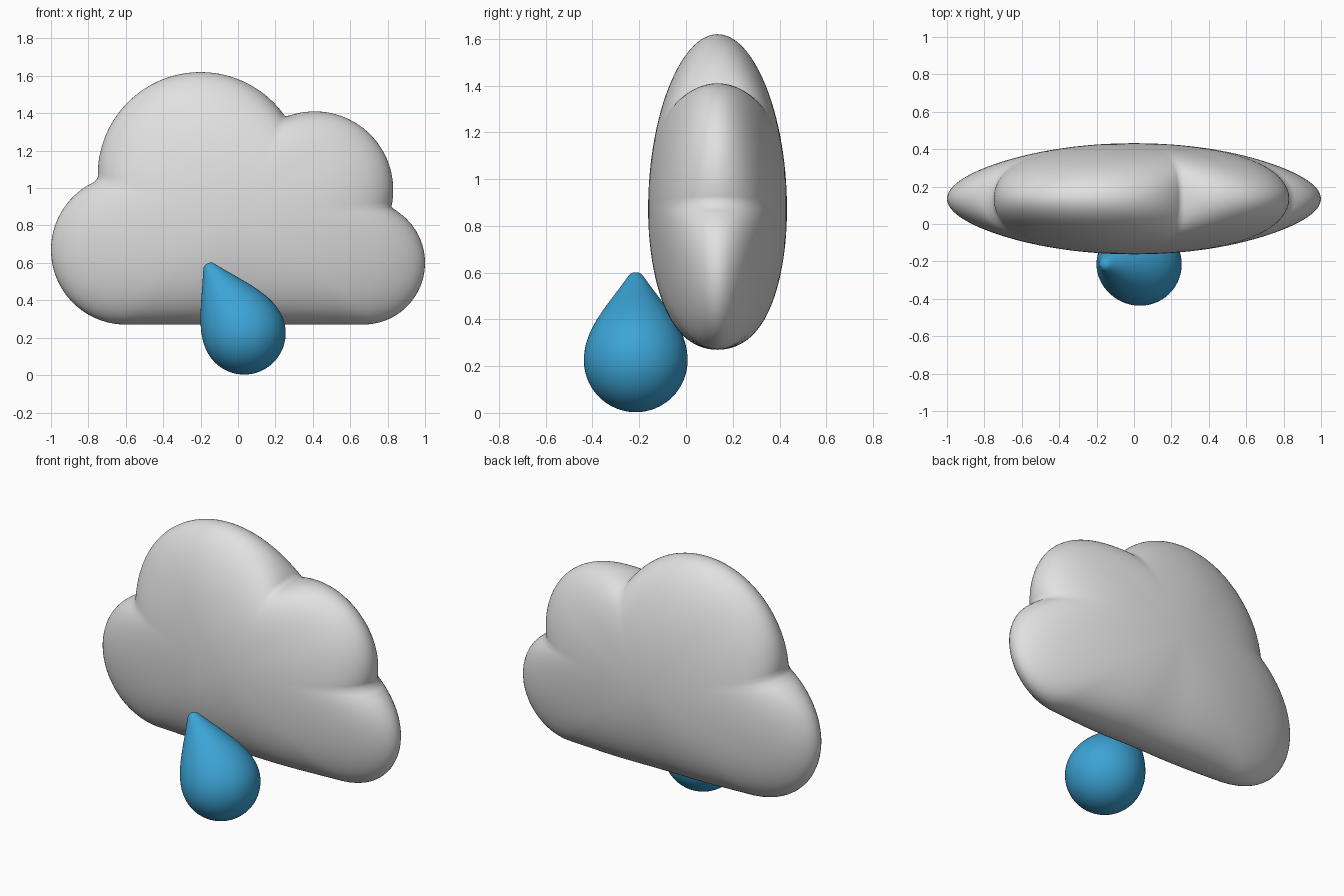
import bpy, bmesh
from math import sin, cos, pi, atan2, sqrt, radians
from mathutils import Vector, Matrix

if "Cube" in bpy.data.objects:
    bpy.data.objects.remove(bpy.data.objects["Cube"])


def material(name, rgb):
    m = bpy.data.materials.new(name)
    m.diffuse_color = (*rgb, 1)
    m.use_nodes = True
    m.node_tree.nodes["Principled BSDF"].inputs["Base Color"].default_value = m.diffuse_color
    return m


def finish(bm, name, mat):
    bmesh.ops.recalc_face_normals(bm, faces=bm.faces)
    me = bpy.data.meshes.new(name)
    bm.to_mesh(me)
    bm.free()
    me.materials.append(mat)
    for p in me.polygons:
        p.use_smooth = True
    ob = bpy.data.objects.new(name, me)
    bpy.context.collection.objects.link(ob)
    return ob


# Cloud silhouette: four round puffs (x, z, radius) over a flat base
PUFFS = [(-0.2, 1.07, 0.55), (0.41, 0.99, 0.42), (0.67, 0.6, 0.33), (-0.6, 0.67, 0.4)]
CX, CZ, BASE = 0.0, 0.87, 0.27
HALF_DEPTH, CY = 0.297, 0.135


def outline(a):
    """Distance from the cloud centre to the silhouette in direction a."""
    dx, dz = cos(a), sin(a)
    best = 0
    for px, pz, r in PUFFS:
        ox, oz = px - CX, pz - CZ
        b = ox * dx + oz * dz
        disc = b * b - (ox * ox + oz * oz - r * r)
        if disc > 0:
            best = max(best, b + sqrt(disc))
    if dz < 0:
        t = (BASE - CZ) / dz
        if -0.6 < CX + t * dx < 0.67:
            best = max(best, t)
    return best


def soft_outline(a):
    return sum(outline(a + radians(d)) for d in range(-36, 37, 4)) / 19


# Cloud: a sphere flattened along y, its rim following the silhouette
bm = bmesh.new()
bmesh.ops.create_uvsphere(bm, u_segments=180, v_segments=56, radius=1)
for v in bm.verts:
    x, z, y = v.co
    s = min(1, sqrt(x * x + z * z))
    a = atan2(z, x)
    soft = soft_outline(a)
    r = s * (soft + s ** 3 * (outline(a) - soft))
    v.co = (CX + r * cos(a), CY + HALF_DEPTH * y, CZ + r * sin(a))
finish(bm, "cloud", material("cloud grey", (0.75, 0.75, 0.75)))

# Raindrop: spun teardrop profile, leaning to the left
R = 0.222
ctrl = [(R, 0), (R, 0.13), (0.13, 0.24), (0.035, 0.4)]
profile = [(R * sin(pi / 2 * i / 16), -R * cos(pi / 2 * i / 16)) for i in range(16)]
for i in range(21):
    t = i / 20
    w = ((1 - t) ** 3, 3 * t * (1 - t) ** 2, 3 * t * t * (1 - t), t ** 3)
    profile.append(tuple(sum(k * c[j] for k, c in zip(w, ctrl)) for j in (0, 1)))
profile += [(0.025, 0.413), (0.013, 0.419), (0, 0.421)]

bm = bmesh.new()
verts = [bm.verts.new((r, 0, z)) for r, z in profile]
edges = [bm.edges.new(p) for p in zip(verts, verts[1:])]
bmesh.ops.spin(bm, geom=verts + edges, cent=(0, 0, 0), axis=(0, 0, 1),
               angle=2 * pi, steps=64, use_merge=True)
bmesh.ops.remove_doubles(bm, verts=bm.verts, dist=0.0001)
bm.transform(Matrix.Translation(Vector((0.033, -0.215, 0.225)))
             @ Matrix.Rotation(radians(-28), 4, 'Y'))
finish(bm, "raindrop", material("rain blue", (0.045, 0.37, 0.67)))
